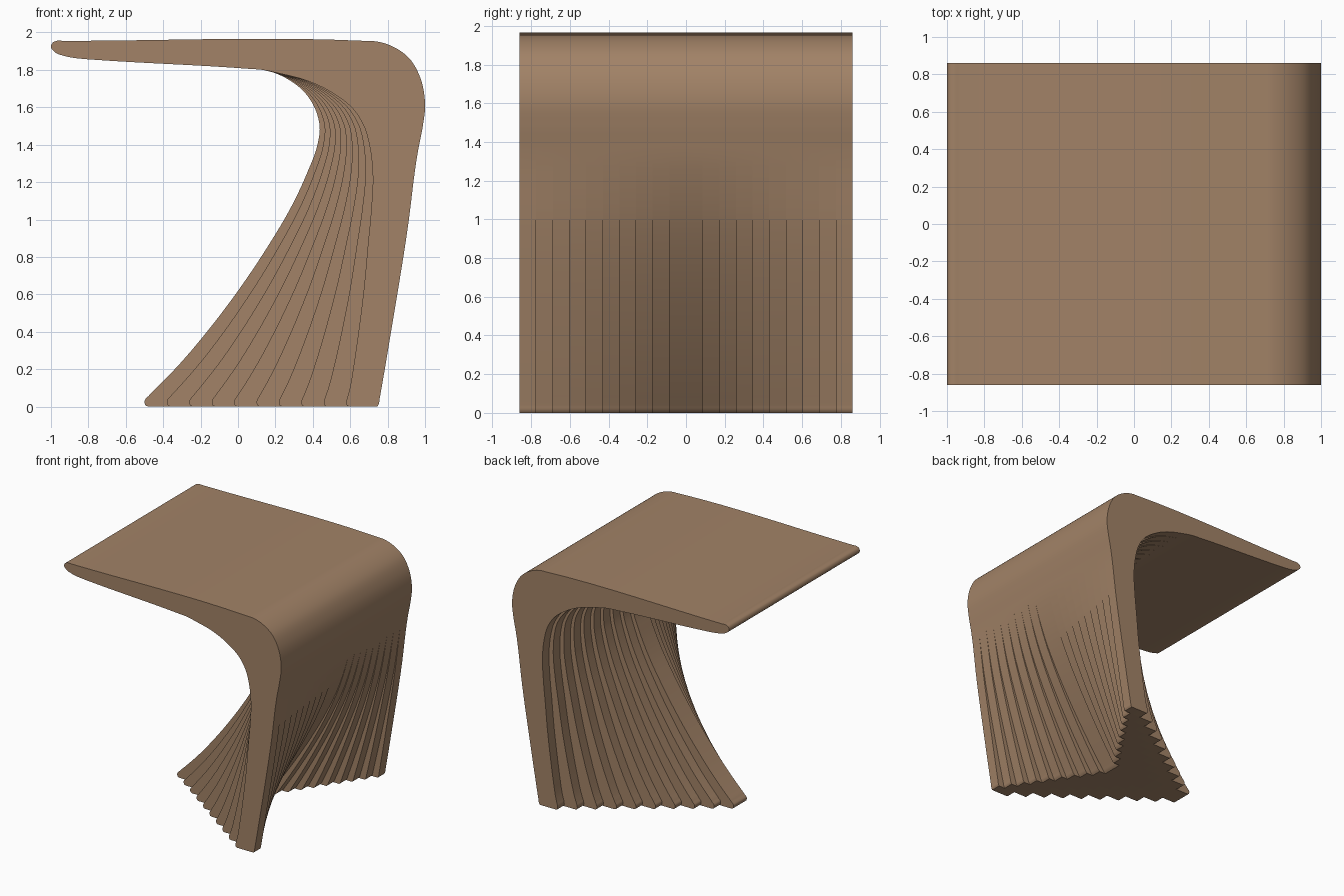
import bpy, bmesh, math
from mathutils import Vector

if "Cube" in bpy.data.objects:
    bpy.data.objects.remove(bpy.data.objects["Cube"])

HALF_WIDTH, SLATS, SUBDIV = 0.86, 20, 8
BACK_SHIFT, BACK_TOP = 0.52, 1.35   # how far the middle slats lean in, and where it starts

# Front edge of the leg: height, x on the middle slat, x on the outermost slat
LEG = [(0, -.48, .595), (.005, -.493, .583), (.028, -.50, .58), (.06, -.475, .588),
       (.10, -.435, .598), (.23, -.31, .62), (.42, -.15, .647), (.63, .008, .673),
       (.87, .168, .695), (1.05, .275, .712), (1.25, .37, .72), (1.40, .425, .702),
       (1.49, .437, .677), (1.585, .415, .62), (1.68, .356, .50), (1.745, .275, .36),
       (1.78, .205, .225), (1.80, .13, .13)]
# Seat underside, tip, top, rounded corner
SEAT = [(.04, 1.807), (-.75, 1.853), (-.82, 1.858), (-.93, 1.875), (-.98, 1.895),
        (-1.0, 1.925), (-.99, 1.946), (-.97, 1.955), (-.93, 1.955), (.68, 1.955),
        (.74, 1.952), (.837, 1.92), (.917, 1.86), (.97, 1.77), (.997, 1.66)]
# Back edge of the leg on the outermost slat
BACK = [(1.0, 1.60), (.988, 1.5), (.963, 1.37), (.906, .945), (.82, .41),
        (.757, .04), (.752, .012), (.745, 0)]


def smooth_path(pts):
    """Smooth curve through the points, with tangents weighted by spacing."""
    p = [Vector(q) for q in pts]
    h = [(b - a).length for a, b in zip(p, p[1:])]
    s = [(b - a) / d for a, b, d in zip(p, p[1:], h)]
    m = [s[0]] + [(s[i - 1] * h[i] + s[i] * h[i - 1]) / (h[i - 1] + h[i])
                  for i in range(1, len(s))] + [s[-1]]
    out = []
    for i in range(len(s)):
        for k in range(SUBDIV):
            t = k / SUBDIV
            out.append(p[i] * (2 * t**3 - 3 * t**2 + 1) + m[i] * h[i] * (t**3 - 2 * t**2 + t)
                       + p[i + 1] * (3 * t**2 - 2 * t**3) + m[i + 1] * h[i] * (t**3 - t**2))
    return out + [p[-1]]


middle = smooth_path([(c, z) for z, c, o in LEG] + SEAT + BACK)
outer = smooth_path([(o, z) for z, c, o in LEG] + SEAT + BACK)
back_start = (len(LEG) + len(SEAT)) * SUBDIV


def slat_profile(u):
    """Profile of a slat: u = 0 in the middle, 1 at the sides."""
    prof = []
    for i, (a, b) in enumerate(zip(middle, outer)):
        q = a.lerp(b, u)
        if i >= back_start and q.y < BACK_TOP:
            q.x -= BACK_SHIFT * (1 - u) * (1 - max(q.y, 0) / BACK_TOP) ** 1.5
        prof.append(q)
    return prof


bm = bmesh.new()


def ring(prof, y):
    return [bm.verts.new((q.x, y, q.y)) for q in prof]


def strip(a, b, closed):
    n = len(a)
    for i in range(n if closed else n - 1):
        j = (i + 1) % n
        bm.faces.new((a[i], a[j], b[j], b[i]))


# Slats side by side, joined by step faces where neighbours differ
w = 2 * HALF_WIDTH / SLATS
half = SLATS // 2
previous = None
for j in range(SLATS):
    u = (half - 1 - j if j < half else j - half) / (half - 1)
    prof = slat_profile(u)
    y = -HALF_WIDTH + j * w
    near, far = ring(prof, y), ring(prof, y + w)
    strip(near, far, True)
    if previous:
        strip(previous, near, False)
    else:
        bm.faces.new(near)
    previous = far
bm.faces.new(previous)

bmesh.ops.remove_doubles(bm, verts=bm.verts[:], dist=3e-4)
bmesh.ops.recalc_face_normals(bm, faces=bm.faces[:])

mesh = bpy.data.meshes.new("slatted_stool")
bm.to_mesh(mesh)
bm.free()
stool = bpy.data.objects.new("slatted_stool", mesh)
bpy.context.collection.objects.link(stool)

wood = bpy.data.materials.new("brown_wood")
wood.diffuse_color = (.36, .225, .135, 1)
wood.use_nodes = True
wood.node_tree.nodes["Principled BSDF"].inputs["Base Color"].default_value = wood.diffuse_color
mesh.materials.append(wood)

bpy.context.view_layer.objects.active = stool
stool.select_set(True)
bpy.ops.object.shade_smooth_by_angle(angle=math.radians(30))
